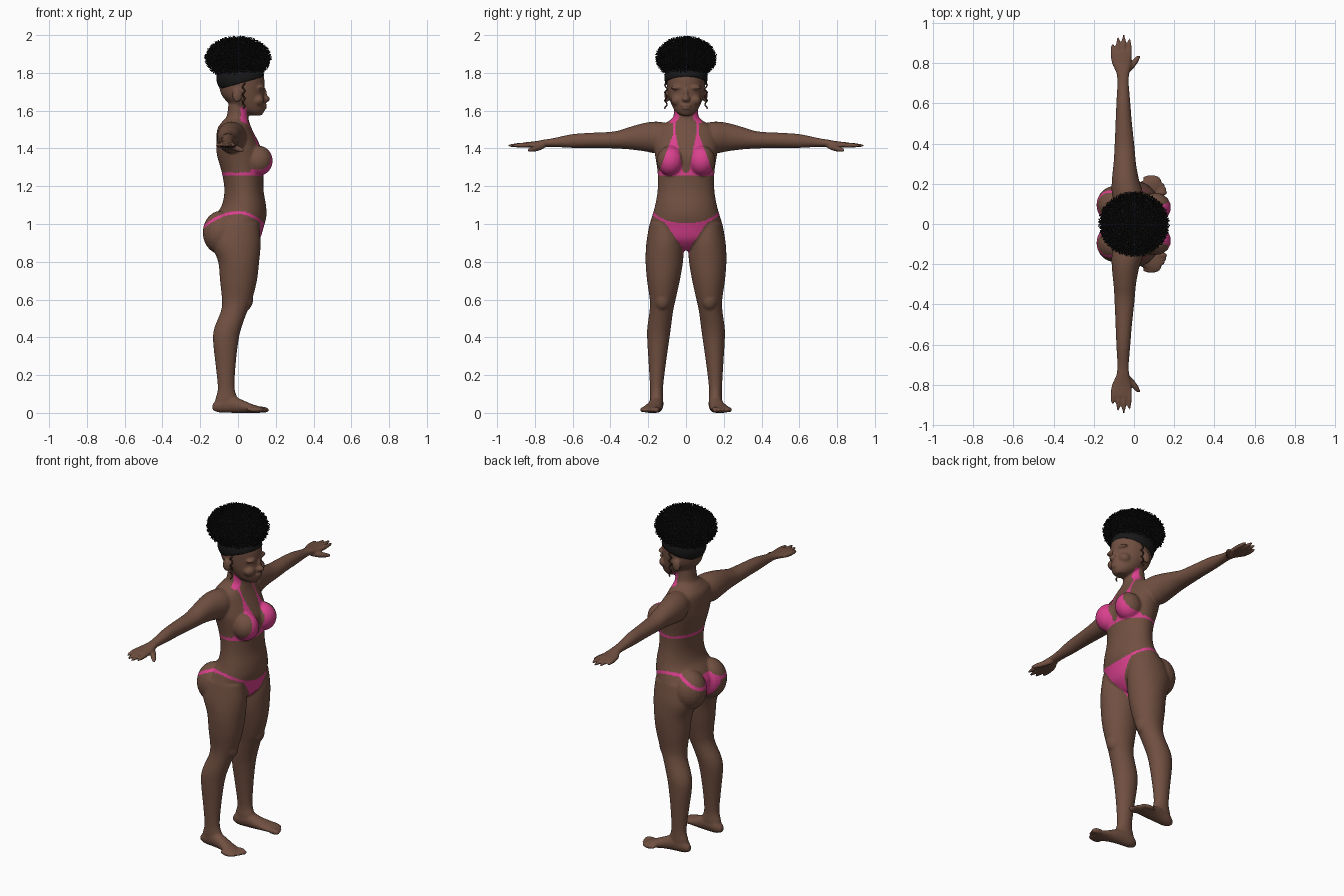
import bpy, bmesh, math, random
from mathutils import Vector, Matrix

random.seed(4)
if "Cube" in bpy.data.objects:
    bpy.data.objects.remove(bpy.data.objects["Cube"], do_unlink=True)


def material(name, rgb):
    mat = bpy.data.materials.new(name)
    mat.use_nodes = True
    mat.diffuse_color = (*rgb, 1)
    bsdf = mat.node_tree.nodes["Principled BSDF"]
    bsdf.inputs["Base Color"].default_value = (*rgb, 1)
    bsdf.inputs["Roughness"].default_value = 0.8
    return mat


SKIN = material("brown skin", (0.165, 0.08, 0.053))
PINK = material("pink fabric", (0.7, 0.052, 0.27))
BLACK = material("black hair", (0.009, 0.009, 0.01))
AUBURN = material("dark brown curls", (0.07, 0.03, 0.02))


def add_object(name, bm, mats):
    mesh = bpy.data.meshes.new(name)
    bm.to_mesh(mesh)
    bm.free()
    obj = bpy.data.objects.new(name, mesh)
    bpy.context.collection.objects.link(obj)
    for mat in mats:
        mesh.materials.append(mat)
    return obj


def refine(rows, steps=4):
    """Catmull-Rom interpolation between section rows."""
    out = []
    for i in range(len(rows) - 1):
        a, b, c, d = (rows[max(0, min(len(rows) - 1, i + k))] for k in (-1, 0, 1, 2))
        for s in range(steps):
            t = s / steps
            out.append([0.5 * (2 * q + (r - p) * t + (2 * p - 5 * q + 4 * r - u) * t * t
                               + (3 * q - p - 3 * r + u) * t ** 3)
                        for p, q, r, u in zip(a, b, c, d)])
    return out + [list(rows[-1])]


def loft(bm, rows, axis, side=1, n=32):
    """Rows hold a station on the axis, then min/max on the other two axes."""
    others = [k for k in range(3) if k != axis]
    rings = []
    for station, a0, a1, b0, b1 in refine(rows):
        ring = []
        for k in range(n):
            ang = math.tau * k / n
            co = [0, 0, 0]
            co[axis] = station
            co[others[0]] = (a0 + a1) / 2 + (a1 - a0) / 2 * math.cos(ang)
            co[others[1]] = (b0 + b1) / 2 + (b1 - b0) / 2 * math.sin(ang)
            co[1] *= side
            ring.append(bm.verts.new(co))
        rings.append(ring)
    for low, high in zip(rings, rings[1:]):
        for k in range(n):
            j = (k + 1) % n
            bm.faces.new((low[k], low[j], high[j], high[k]))
    bm.faces.new(rings[0])
    bm.faces.new(rings[-1])


def ball(bm, centre, radii, side=1, turn=None):
    x, y, z = centre
    mat = Matrix.Translation((x, y * side, z))
    if turn:
        mat = mat @ turn
    bmesh.ops.create_uvsphere(bm, u_segments=20, v_segments=14, radius=1,
                              matrix=mat @ Matrix.Diagonal((*radii, 1)))


def digit(bm, start, end, radius, side):
    """A finger or toe as a long rounded form between two points."""
    flip = Vector((1, side, 1))
    a, b = Vector(start) * flip, Vector(end) * flip
    turn = (b - a).to_track_quat("Z", "Y").to_matrix().to_4x4()
    ball(bm, (a + b) / 2, (radius, radius, (b - a).length / 2), 1, turn)


bm = bmesh.new()

# torso and neck: z, back, front, half width
torso = [(.86, -.05, .05, .04), (.88, -.09, .08, .1), (.92, -.13, .115, .18),
         (.98, -.15, .135, .195), (1.04, -.125, .15, .18), (1.1, -.085, .148, .163),
         (1.18, -.072, .135, .15), (1.27, -.085, .135, .15), (1.36, -.11, .14, .163),
         (1.42, -.115, .115, .172), (1.5, -.11, .075, .16), (1.54, -.085, .06, .1),
         (1.57, -.06, .055, .067), (1.64, -.05, .06, .062)]
loft(bm, [(z, a, b, -w, w) for z, a, b, w in torso], 2, n=48)

# head
head = [(1.575, .06, .125, .03), (1.6, 0, .14, .06), (1.64, -.05, .144, .08),
        (1.68, -.085, .14, .093), (1.73, -.1, .14, .1), (1.78, -.1, .137, .1),
        (1.83, -.08, .11, .085), (1.86, -.04, .07, .05)]
loft(bm, [(z, a, b, -w, w) for z, a, b, w in head], 2, n=40)
ball(bm, (.146, 0, 1.662), (.024, .022, .017))
ball(bm, (.14, 0, 1.685), (.014, .011, .035))
ball(bm, (.138, 0, 1.628), (.016, .03, .009))
ball(bm, (.136, 0, 1.613), (.016, .026, .009))

leg = [(1.0, -.12, .11, .03, .193), (.9, -.14, .12, .012, .21), (.8, -.105, .112, .016, .214),
       (.7, -.095, .1, .033, .206), (.6, -.085, .075, .055, .192), (.54, -.09, .05, .068, .193),
       (.45, -.125, .018, .08, .205), (.38, -.132, .002, .09, .205), (.25, -.118, -.013, .108, .197),
       (.13, -.107, -.018, .122, .19), (.07, -.12, 0, .12, .19), (.02, -.12, 0, .125, .185)]
foot = [(-.135, .14, .17, .015, .045), (-.1, .122, .185, .002, .08), (-.04, .12, .193, 0, .095),
        (.02, .125, .205, 0, .07), (.07, .132, .228, 0, .048), (.115, .14, .238, 0, .033),
        (.13, .15, .23, .006, .025)]
arm = [(.08, -.09, .04, 1.41, 1.53), (.15, -.11, .045, 1.375, 1.542), (.22, -.11, .025, 1.385, 1.535),
       (.3, -.102, .01, 1.395, 1.513), (.38, -.097, .003, 1.4, 1.49), (.5, -.092, -.01, 1.403, 1.483),
       (.6, -.088, -.018, 1.403, 1.476), (.7, -.083, -.026, 1.408, 1.455), (.75, -.088, -.023, 1.408, 1.447),
       (.8, -.108, -.014, 1.404, 1.438), (.86, -.108, -.014, 1.405, 1.432)]

for side in (1, -1):
    loft(bm, leg, 2, side)
    loft(bm, foot, 0, side)
    loft(bm, arm, 1, side)
    # bust, buttocks, knees, ears, cheeks and brows
    ball(bm, (.108, .083, 1.335), (.076, .072, .08), side)
    ball(bm, (-.09, .095, .955), (.097, .096, .115), side)
    ball(bm, (.035, .125, .6), (.045, .045, .06), side)
    ball(bm, (-.005, .1, 1.68), (.026, .014, .036), side)
    ball(bm, (.105, .045, 1.655), (.035, .035, .03), side)
    ball(bm, (.12, .045, 1.722), (.022, .035, .012), side)
    # fingers and thumb
    for k, tip in enumerate((.9, .932, .945, .925)):
        x = -.099 + .025 * k
        digit(bm, (x, .78, 1.42), (x - .008 + .003 * k, tip, 1.415), .013, side)
    digit(bm, (-.05, .74, 1.415), (.03, .84, 1.388), .016, side)
    # toes
    for k in range(5):
        y = .157 + .019 * k
        tip = .166 - .003 * k * k
        digit(bm, (tip - .075, y - .005, .02), (tip, y, .014), .017 if k == 0 else .0125, side)

bmesh.ops.recalc_face_normals(bm, faces=bm.faces)

# fuse all the forms into one continuous skin
body = add_object("body", bm, [SKIN, PINK])
fuse = body.modifiers.new("fuse", "REMESH")
fuse.mode = "VOXEL"
fuse.voxel_size = 0.006
soften = body.modifiers.new("soften", "SMOOTH")
soften.factor = 0.5
soften.iterations = 5
graph = bpy.context.evaluated_depsgraph_get()
fused = bpy.data.meshes.new_from_object(body.evaluated_get(graph))
body.modifiers.clear()
body.data = fused
fused.materials.clear()
fused.materials.append(SKIN)
fused.materials.append(PINK)


def is_swimwear(x, y, z):
    y = abs(y)
    # top: band, cups, straps
    if y < .19 and 1.255 < z < 1.272:
        return True
    if x > .02 and 1.255 < z < 1.48 and y < .17:
        t = (z - 1.255) / .225
        if .012 + .043 * t < y < .15 - .083 * t:
            return True
    if x > 0 and 1.46 < z < 1.56 and abs(y - .061) < .007:
        return True
    if 1.535 < z < 1.615 and .012 < x < .046 and .035 < y < .085:
        return True
    # bottom: waist string, front and back panels
    waist = 1.06 - (3.2 if x > 0 else 2.3) * x * x
    if abs(z - waist) < .008:
        return True
    if .84 < z < waist:
        return y < max(.018, .018 + (z - .87) * (.68 if x > 0 else .55))
    return False


for face in fused.polygons:
    face.material_index = int(is_swimwear(*face.center))
    face.use_smooth = True

# close-cropped hair over the scalp, cut along the slanted hairline
bm = bmesh.new()
bmesh.ops.create_uvsphere(bm, u_segments=40, v_segments=24, radius=1,
                          matrix=Matrix.Translation((.012, 0, 1.775)) @ Matrix.Diagonal((.127, .114, .11, 1)))
bmesh.ops.bisect_plane(bm, geom=bm.verts[:] + bm.edges[:] + bm.faces[:], plane_co=(0, 0, 1.742),
                       plane_no=(-.28, 0, 1), clear_inner=True)
bmesh.ops.holes_fill(bm, edges=[e for e in bm.edges if e.is_boundary])
cap = add_object("hair_cap", bm, [BLACK])
for face in cap.data.polygons:
    face.use_smooth = True

# round puff of short curls
bm = bmesh.new()
centre = Vector((0, 0, 1.878))
ball(bm, centre, (.15, .137, .095))
count = 1500
for i in range(count):
    z = 1 - 1.75 * (i + .5) / count
    ang = i * math.pi * (3 - math.sqrt(5))
    r = math.sqrt(1 - z * z)
    out = Vector((r * math.cos(ang), r * math.sin(ang), z))
    root = centre + out * Vector((.14, .127, .088))
    tip = centre + out * Vector((.181, .166, .121)) * random.uniform(.93, 1.0)
    u = out.orthogonal().normalized()
    v = out.cross(u)
    phase = random.uniform(0, math.tau)
    rings = []
    for s in range(5):
        a = phase + s * 1.6
        mid = root.lerp(tip, s / 4) + (u * math.cos(a) + v * math.sin(a)) * .005
        size = .0055 - .0007 * s
        rings.append([bm.verts.new(mid + (u * math.cos(b) + v * math.sin(b)) * size)
                      for b in (0, math.tau / 4, math.pi, math.pi * 1.5)])
    for low, high in zip(rings, rings[1:]):
        for k in range(4):
            j = (k + 1) % 4
            bm.faces.new((low[k], low[j], high[j], high[k]))
    bm.faces.new(rings[-1])
add_object("hair_puff", bm, [BLACK])

# loose curls hanging by the ears
for side, label in ((1, "left"), (-1, "right")):
    curve = bpy.data.curves.new(label + "_curl", "CURVE")
    curve.dimensions = "3D"
    curve.bevel_depth = .004
    curve.bevel_resolution = 1
    line = curve.splines.new("POLY")
    line.points.add(30)
    for k, point in enumerate(line.points):
        a = k * .7
        point.co = (.03 + .006 * math.cos(a), side * (.106 + .006 * math.sin(a)), 1.745 - .0045 * k, 1)
    curve.materials.append(AUBURN)
    bpy.context.collection.objects.link(bpy.data.objects.new(label + "_curl", curve))
